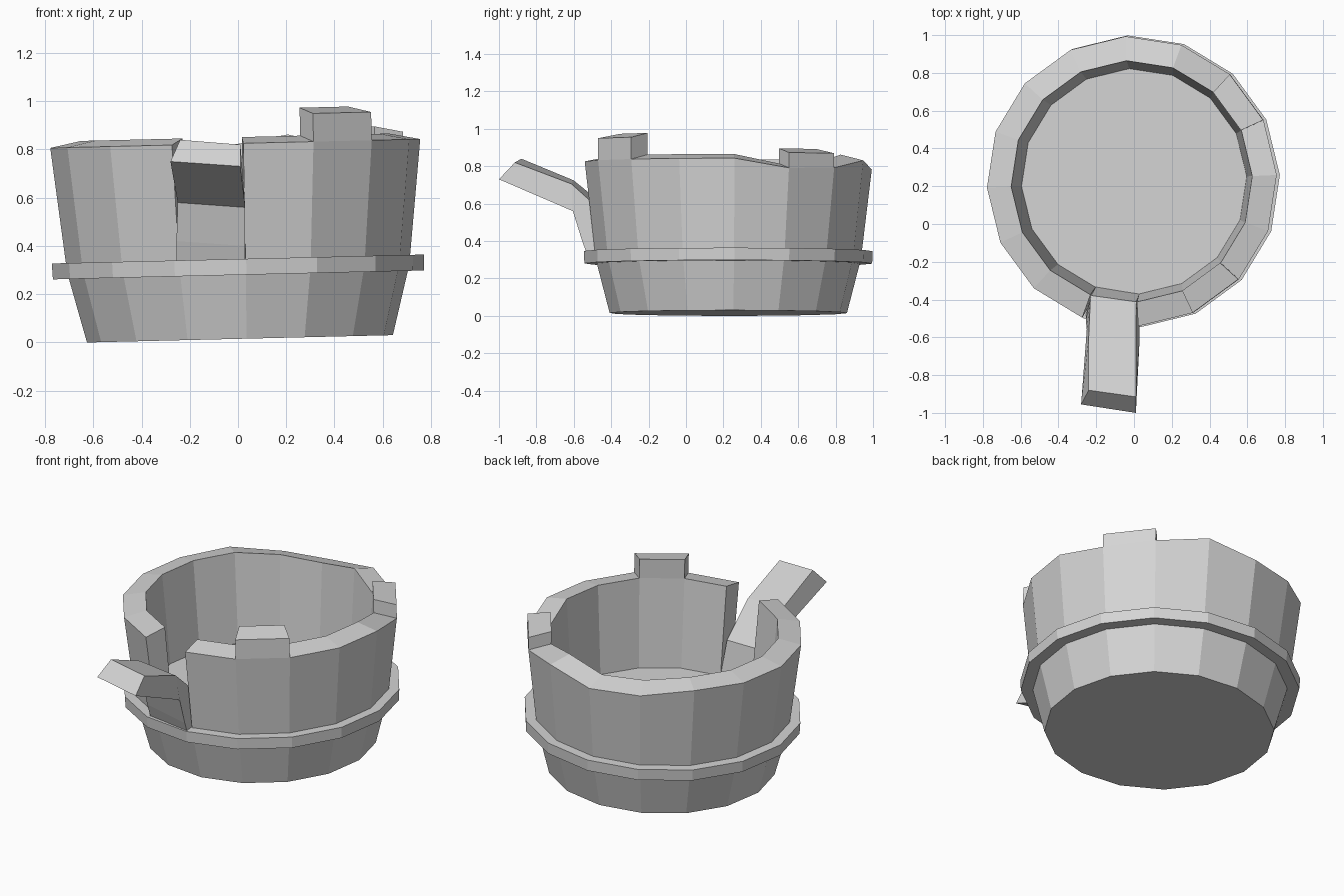
import bpy, bmesh, math
from mathutils import Vector, Matrix

cube = bpy.data.objects.get("Cube")
if cube:
    bpy.data.objects.remove(cube, do_unlink=True)

SIDES = 16
GAP = 11                      # side replaced by the bent spout stave
LEAN = Matrix.Translation((0.008, 0.226, 0.015)) @ Matrix.Rotation(-0.024, 4, 'Y')

grey = bpy.data.materials.new("plain_grey")
grey.use_nodes = True
grey.diffuse_color = (0.66, 0.66, 0.66, 1)
grey.node_tree.nodes["Principled BSDF"].inputs["Base Color"].default_value = (0.66, 0.66, 0.66, 1)


def point(i, r, z):
    a = math.radians(2.5 + 360 / SIDES * i)
    return Vector((r * math.cos(a), r * math.sin(a), z))


def ring(bm, r, z):
    """One vertex per side; z is a number or a function of the side index."""
    return [bm.verts.new(point(i, r, z(i) if callable(z) else z)) for i in range(SIDES)]


def bridge(bm, a, b, skip=None):
    n = len(a)
    for i in range(n):
        if i != skip:
            bm.faces.new((a[i], a[(i + 1) % n], b[(i + 1) % n], b[i]))


def finish(bm, name, matrix=LEAN):
    bmesh.ops.recalc_face_normals(bm, faces=bm.faces)
    mesh = bpy.data.meshes.new(name)
    bm.to_mesh(mesh)
    bm.free()
    mesh.materials.append(grey)
    obj = bpy.data.objects.new(name, mesh)
    obj.matrix_world = matrix
    bpy.context.collection.objects.link(obj)
    return obj


# Slightly uneven rim heights
OUTER_DIPS = {1: -0.05, 2: -0.045, 4: -0.042, 5: -0.03, 6: 0.005}
INNER_DIPS = {1: -0.05, 2: -0.045, 3: 0.006, 4: -0.034, 5: -0.02}


def rim(i):
    return 0.81 + OUTER_DIPS.get(i, 0)


def inner_rim(i):
    return 0.836 + INNER_DIPS.get(i, 0)


# Tub: base, outer wall, rim, inner wall and floor, open at the spout
bm = bmesh.new()
base = ring(bm, 0.635, 0)
waist = ring(bm, 0.71, 0.29)
top_out = ring(bm, 0.768, rim)
top_in = ring(bm, 0.639, inner_rim)
floor = ring(bm, 0.597, 0.305)
bm.faces.new(base[::-1])
bridge(bm, base, waist)
bridge(bm, waist, top_out, GAP)
bridge(bm, top_out, top_in, GAP)
bridge(bm, top_in, floor, GAP)
bm.faces.new(floor)
for i in (GAP, GAP + 1):
    bm.faces.new((waist[i], top_out[i], top_in[i], floor[i]))
finish(bm, "tub")

# Hoop around the waist
bm = bmesh.new()
loops = [ring(bm, r, z) for r, z in
         ((0.69, 0.265), (0.77, 0.265), (0.773, 0.331), (0.69, 0.331))]
for k in range(4):
    bridge(bm, loops[k], loops[(k + 1) % 4])
finish(bm, "hoop")

# Raised stave ends on the rim
for name, side, z_top in (("front_lug", 13, 0.927), ("back_lug", 1, 0.842)):
    bm = bmesh.new()
    low, high = [], []
    for i, r, f in ((side, 0.768, rim), (side + 1, 0.768, rim),
                    (side + 1, 0.639, inner_rim), (side, 0.639, inner_rim)):
        low.append(bm.verts.new(point(i, r, f(i))))
        high.append(bm.verts.new(point(i, r, z_top + (0.025 if f is inner_rim else 0))))
    bridge(bm, low, high)
    bm.faces.new(low[::-1])
    bm.faces.new(high)
    finish(bm, name)

# Spout: a stave bent outwards, lofted through four sections
# Each section is the under corner and the upper corner, each with the step across
sections = (
    ((-0.255, -0.47, 0.31), (0.285, -0.045), (-0.208, -0.33, 0.305), (0.238, -0.035)),
    ((-0.255, -0.51, 0.42), (0.285, -0.045), (-0.23, -0.378, 0.545), (0.242, -0.034)),
    ((-0.25, -0.56, 0.58), (0.28, -0.045), (-0.24, -0.602, 0.725), (0.25, -0.01)),
    ((-0.28, -0.955, 0.75), (0.29, -0.045), (-0.24, -0.88, 0.84), (0.25, -0.035)),
)
bm = bmesh.new()
quads = []
for under, under_step, upper, upper_step in sections:
    u, t = Vector(under), Vector(upper)
    corners = (u, u + Vector((*under_step, -0.02)), t + Vector((*upper_step, -0.02)), t)
    quads.append([bm.verts.new(c) for c in corners])
for a, b in zip(quads, quads[1:]):
    bridge(bm, a, b)
bm.faces.new(quads[0][::-1])
bm.faces.new(quads[-1])
finish(bm, "spout", Matrix.Identity(4))
